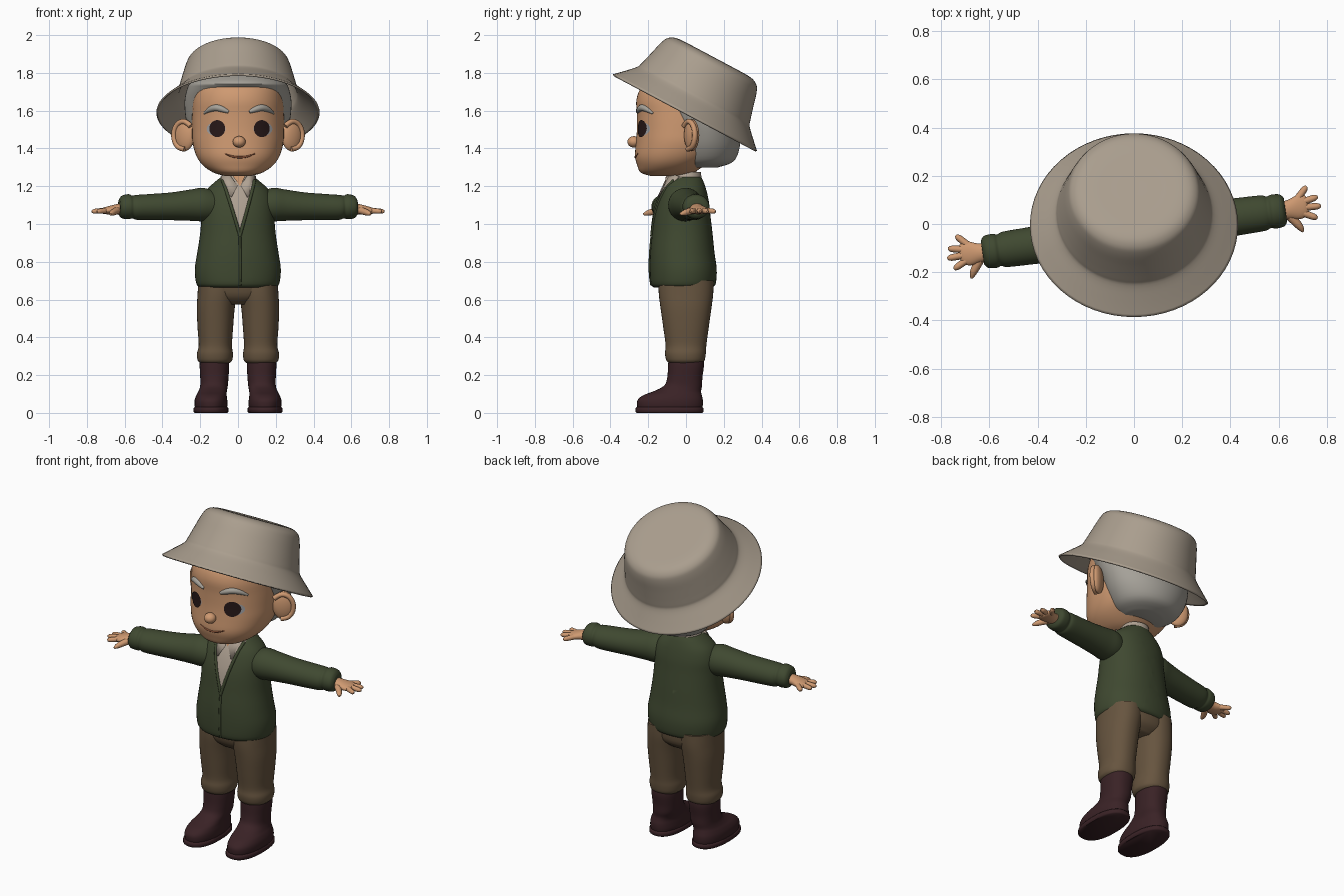
import bpy, bmesh, math
from mathutils import Vector, Matrix
from mathutils.bvhtree import BVHTree

if "Cube" in bpy.data.objects:
    bpy.data.objects.remove(bpy.data.objects["Cube"])


def material(name, r, g, b):
    m = bpy.data.materials.new(name)
    m.use_nodes = True
    m.diffuse_color = (r, g, b, 1)
    bsdf = m.node_tree.nodes["Principled BSDF"]
    bsdf.inputs["Base Color"].default_value = (r, g, b, 1)
    bsdf.inputs["Roughness"].default_value = 0.8
    return m


FELT = material("felt_beige", .40, .34, .27)
SKIN = material("skin", .62, .32, .165)
HAIR = material("grey_hair", .38, .36, .32)
GREEN = material("cardigan_green", .050, .066, .030)
SHIRT = material("shirt_cream", .43, .36, .29)
BROWN = material("trouser_brown", .135, .09, .05)
BOOT = material("boot_maroon", .042, .016, .019)
DARK = material("eye_dark", .02, .009, .009)
WHITE = material("eye_white", .36, .36, .37)
LIP = material("lip_brown", .25, .085, .04)


def finish(bm, name, mat, angle=50):
    bmesh.ops.recalc_face_normals(bm, faces=bm.faces)
    me = bpy.data.meshes.new(name)
    bm.to_mesh(me)
    bm.free()
    ob = bpy.data.objects.new(name, me)
    bpy.context.collection.objects.link(ob)
    me.materials.append(mat)
    bpy.ops.object.select_all(action='DESELECT')
    ob.select_set(True)
    bpy.context.view_layer.objects.active = ob
    bpy.ops.object.shade_smooth_by_angle(angle=math.radians(angle))
    return ob


def loft(name, sections, mat, axis='z', side=1, power=2.0, n=40, steps=4, open_start=False):
    """Skin smooth rings; a section is (position, centre a, centre b, radius a, radius b)."""
    rows, last = [], len(sections) - 1
    for i in range(last):
        p0, p1, p2, p3 = (sections[min(max(i + k, 0), last)] for k in (-1, 0, 1, 2))
        for s in range(steps):
            t = s / steps
            rows.append([b + .5 * t * (c - a + t * (2 * a - 5 * b + 4 * c - d + t * (3 * (b - c) + d - a)))
                         for a, b, c, d in zip(p0, p1, p2, p3)])
    rows.append(sections[last])
    bm, rings = bmesh.new(), []
    for pos, ca, cb, ra, rb in rows:
        ring = []
        for k in range(n):
            w = math.tau * k / n
            c, s = math.cos(w), math.sin(w)
            a = ca + ra * math.copysign(abs(c) ** (2 / power), c)
            b = cb + rb * math.copysign(abs(s) ** (2 / power), s)
            p = (a * side, b, pos) if axis == 'z' else (pos * side, a, b)
            ring.append(bm.verts.new(p))
        rings.append(ring)
    for lo, hi in zip(rings, rings[1:]):
        for k in range(n):
            bm.faces.new((lo[k], lo[k - 1], hi[k - 1], hi[k]))
    if not open_start:
        bm.faces.new(rings[0])
    bm.faces.new(rings[-1])
    return finish(bm, name, mat)


def tube(name, points, radii, mat):
    cu = bpy.data.curves.new(name, 'CURVE')
    cu.dimensions, cu.bevel_depth, cu.bevel_resolution = '3D', 1, 3
    cu.use_fill_caps, cu.resolution_u = True, 5
    sp = cu.splines.new('NURBS')
    sp.points.add(len(points) - 1)
    sp.use_endpoint_u, sp.order_u = True, 3
    for p, co, r in zip(sp.points, points, radii):
        p.co, p.radius = (*co, 1), r
    ob = bpy.data.objects.new(name, cu)
    bpy.context.collection.objects.link(ob)
    cu.materials.append(mat)
    bpy.ops.object.select_all(action='DESELECT')
    ob.select_set(True)
    bpy.context.view_layer.objects.active = ob
    bpy.ops.object.convert(target='MESH')
    return ob


def ball(name, loc, scale, mat, yaw=0):
    bm = bmesh.new()
    m = Matrix.Translation(loc) @ Matrix.Rotation(math.radians(yaw), 4, 'Z') @ Matrix.Diagonal((*scale, 1))
    bmesh.ops.create_uvsphere(bm, u_segments=24, v_segments=16, radius=1, matrix=m)
    return finish(bm, name, mat)


def surface(ob):
    me = ob.data
    tree = BVHTree.FromPolygons([v.co for v in me.vertices], [p.vertices[:] for p in me.polygons])

    def at(x, z, lift=0.0):
        hit = tree.ray_cast(Vector((x, -2, z)), Vector((0, 1, 0)))[0]
        return Vector((x, (hit.y if hit else 0) - lift, z))
    return at


def turn(ob, degrees):
    pivot = Vector((0, -.03, 0))
    rot = Matrix.Rotation(math.radians(degrees), 4, 'Z')
    ob.matrix_world = Matrix.Translation(pivot) @ rot @ Matrix.Translation(-pivot)


# Head, hair and neck
head = loft("head", [(1.255, 0, -.1, .07, .09), (1.272, 0, -.1, .13, .14), (1.31, 0, -.08, .185, .178),
                     (1.36, 0, -.055, .22, .215), (1.43, 0, -.03, .24, .235), (1.5, 0, -.02, .243, .24),
                     (1.58, 0, -.01, .243, .25), (1.66, 0, 0, .24, .262), (1.73, 0, .02, .225, .25),
                     (1.8, 0, .06, .18, .19)], SKIN, power=2.15, n=56)
loft("hair", [(1.3, 0, .08, .11, .09), (1.33, 0, .1, .18, .15), (1.4, 0, .105, .23, .178),
              (1.48, 0, .1, .26, .184), (1.56, 0, .08, .277, .2), (1.65, 0, .06, .283, .225),
              (1.72, 0, .035, .268, .262), (1.75, 0, .03, .25, .275), (1.8, 0, .06, .2, .21)], HAIR, n=56)
loft("neck", [(1.15, 0, -.01, .07, .07), (1.32, 0, -.01, .065, .065)], SKIN)

# Face
face = surface(head)
ball("nose", face(.006, 1.435, .012), (.034, .034, .03), SKIN)


def face_disc(name, cx, cz, rx, rz, lift, mat):
    bm, rings = bmesh.new(), []
    mid = bm.verts.new(face(cx, cz, lift))
    for r in (.5, 1):
        rings.append([bm.verts.new(face(cx + rx * r * math.cos(math.tau * k / 28),
                                        cz + rz * r * math.sin(math.tau * k / 28), lift)) for k in range(28)])
    for k in range(28):
        bm.faces.new((mid, rings[0][k - 1], rings[0][k]))
        bm.faces.new((rings[0][k], rings[0][k - 1], rings[1][k - 1], rings[1][k]))
    return finish(bm, name, mat)


for s, tag in ((1, "left"), (-1, "right")):
    face_disc(tag + "_eye_white", .008 + s * .124, 1.503, .05, .036, .003, WHITE)
    face_disc(tag + "_eye", .008 + s * .118, 1.505, .042, .045, .007, DARK)
    tube(tag + "_eyebrow", [face(.005 + s * x, z) for x, z in
                            ((.055, 1.593), (.08, 1.605), (.12, 1.618), (.16, 1.605), (.185, 1.585))],
         (.008, .016, .019, .014, .005), HAIR)
    ball(tag + "_ear", (s * .285, .03, 1.47), (.062, .028, .085), SKIN, s * 32)
    # raised outer rim of the ear
    rim = [Vector((s * .29 + s * .052 * math.cos(a), .015 + .033 * math.cos(a), 1.47 + .075 * math.sin(a)))
           for a in (math.radians(d) for d in range(-100, 141, 30))]
    tube(tag + "_ear_rim", rim, [.014] * len(rim), SKIN)
tube("mouth", [face(.01 + x, 1.352 + 3.2 * x * x, -.001) for x in (-.08, -.05, -.02, .02, .05, .08)],
     (.003, .005, .006, .006, .005, .003), LIP)

# Tilted bucket hat
hat = loft("bucket_hat", [(0, 0, 0, .432, .432), (.045, 0, 0, .383, .385), (.095, 0, 0, .33, .337),
                          (.125, 0, 0, .318, .325), (.2, 0, 0, .298, .304), (.27, 0, 0, .278, .285),
                          (.308, 0, 0, .258, .263), (.328, 0, 0, .21, .215), (.33, 0, 0, .1, .1),
                          (.33, 0, 0, .02, .02)], FELT, n=64, open_start=True)
hat.location = (0, -.005, 1.59)
hat.rotation_euler.x = math.radians(-28)
solid = hat.modifiers.new("thickness", 'SOLIDIFY')
solid.thickness, solid.offset = .01, -1

# Cardigan body, with a V opening cut in for the shirt
body = loft("cardigan", [(.665, 0, -.015, .2, .155), (.685, 0, -.015, .22, .172), (.76, 0, -.015, .228, .177),
                         (.85, 0, -.02, .215, .17), (.95, 0, -.02, .2, .16), (1.05, 0, -.02, .192, .148),
                         (1.12, 0, -.015, .188, .135), (1.18, 0, -.01, .165, .117),
                         (1.225, 0, -.005, .118, .097), (1.25, 0, 0, .085, .08)], GREEN, power=2.2, n=48)
body.data.materials.append(SHIRT)
tip, slope = .94, .29
bm = bmesh.new()
bm.from_mesh(body.data)
for s in (1, -1):
    bmesh.ops.bisect_plane(bm, geom=bm.verts[:] + bm.edges[:] + bm.faces[:],
                           plane_co=(0, 0, tip), plane_no=(s, 0, -slope))
for f in bm.faces:
    c = f.calc_center_median()
    f.material_index = int(c.y < -.03 and abs(c.x) < slope * (c.z - tip))
bm.to_mesh(body.data)
bm.free()
front = surface(body)
turn(body, 4)
edge = [front(0, z) for z in (.675, .72, .8, .88, .93)]
turn(tube("cardigan_front_edge", edge, [.007] * 5, GREEN), 4)
for s, tag in ((1, "left"), (-1, "right")):
    trim = [front(s * slope * (z - tip), z) for z in (.935, 1.0, 1.07, 1.14, 1.2, 1.23)]
    turn(tube(tag + "_neckline", trim, [.009] * 6, GREEN), 4)

# Shirt collar
turn(loft("collar", [(1.2, 0, -.005, .098, .09), (1.24, 0, -.003, .09, .085), (1.275, 0, .005, .077, .075)], SHIRT), 4)
for s, tag in ((1, "left"), (-1, "right")):
    bm = bmesh.new()
    bm.faces.new([bm.verts.new((s * x, y, z)) for x, y, z in
                  ((.005, -.108, 1.2), (.04, -.138, 1.14), (.085, -.09, 1.18), (.088, -.04, 1.25), (.05, -.08, 1.265))])
    flap = finish(bm, tag + "_collar_flap", SHIRT)
    flap.modifiers.new("thickness", 'SOLIDIFY').thickness = .012
    turn(flap, 4)
bm = bmesh.new()
bm.faces.new([bm.verts.new(p) for p in ((-.04, -.102, 1.265), (.04, -.102, 1.265), (.004, -.116, 1.2))])
turn(finish(bm, "throat", SKIN), 4)

# Trousers seat
loft("trouser_seat", [(.575, 0, 0, .1, .09), (.62, 0, 0, .185, .135), (.7, 0, -.005, .205, .148)], BROWN, power=2.3)

for s, tag in ((1, "left"), (-1, "right")):
    # Sleeves
    turn(loft(tag + "_sleeve", [(.08, -.03, 1.09, .07, .07), (.18, -.03, 1.102, .09, .088),
                                (.25, -.03, 1.1, .085, .083), (.35, -.03, 1.094, .08, .074),
                                (.45, -.03, 1.09, .077, .07), (.54, -.03, 1.088, .074, .066),
                                (.565, -.03, 1.09, .066, .06), (.585, -.03, 1.092, .071, .066),
                                (.62, -.03, 1.09, .067, .06), (.635, -.03, 1.088, .05, .042)],
              GREEN, 'x', s), 8)
    # Hands
    turn(loft(tag + "_palm", [(.61, -.03, 1.082, .036, .03), (.65, -.03, 1.078, .04, .027),
                              (.69, -.026, 1.073, .05, .022), (.72, -.024, 1.07, .043, .016),
                              (.73, -.024, 1.07, .03, .008)], SKIN, 'x', s), 8)
    for i, (x0, y0, x1, y1) in enumerate(((.69, .008, .735, .055), (.705, -.008, .775, .006),
                                          (.71, -.03, .783, -.034), (.70, -.05, .762, -.082))):
        a, b = Vector((s * x0, y0, 1.072)), Vector((s * x1, y1, 1.066))
        turn(tube(f"{tag}_finger_{i + 1}", [a, a.lerp(b, .5), a.lerp(b, .9), b], (.015, .0145, .013, .005), SKIN), 8)
    turn(tube(tag + "_thumb", [(s * .64, -.045, 1.075), (s * .67, -.085, 1.065), (s * .69, -.115, 1.055),
                               (s * .695, -.13, 1.052)], (.02, .018, .014, .005), SKIN), 8)
    # Trouser legs
    loft(tag + "_trouser_leg", [(.265, .122, -.003, .08, .09), (.28, .122, -.003, .092, .102),
                                (.315, .122, -.003, .095, .108), (.36, .12, 0, .088, .108),
                                (.45, .12, 0, .094, .12), (.55, .118, 0, .1, .134),
                                (.63, .11, 0, .104, .144), (.7, .105, 0, .105, .146)], BROWN, side=s, power=2.2)
    # Boots
    loft(tag + "_boot", [(.012, .143, -.085, .08, .168), (.04, .143, -.085, .087, .174),
                         (.07, .143, -.083, .086, .172), (.095, .14, -.07, .08, .153),
                         (.115, .134, -.045, .075, .125), (.145, .127, -.015, .073, .1),
                         (.19, .125, -.006, .075, .093), (.25, .125, 0, .078, .095),
                         (.29, .125, 0, .075, .092)], BOOT, side=s, power=2.3)
    loft(tag + "_sole", [(0, .143, -.087, .087, .174), (.006, .143, -.087, .092, .18),
                         (.024, .143, -.087, .092, .18), (.03, .143, -.087, .087, .174)],
         BOOT, side=s, power=2.4, steps=1)
